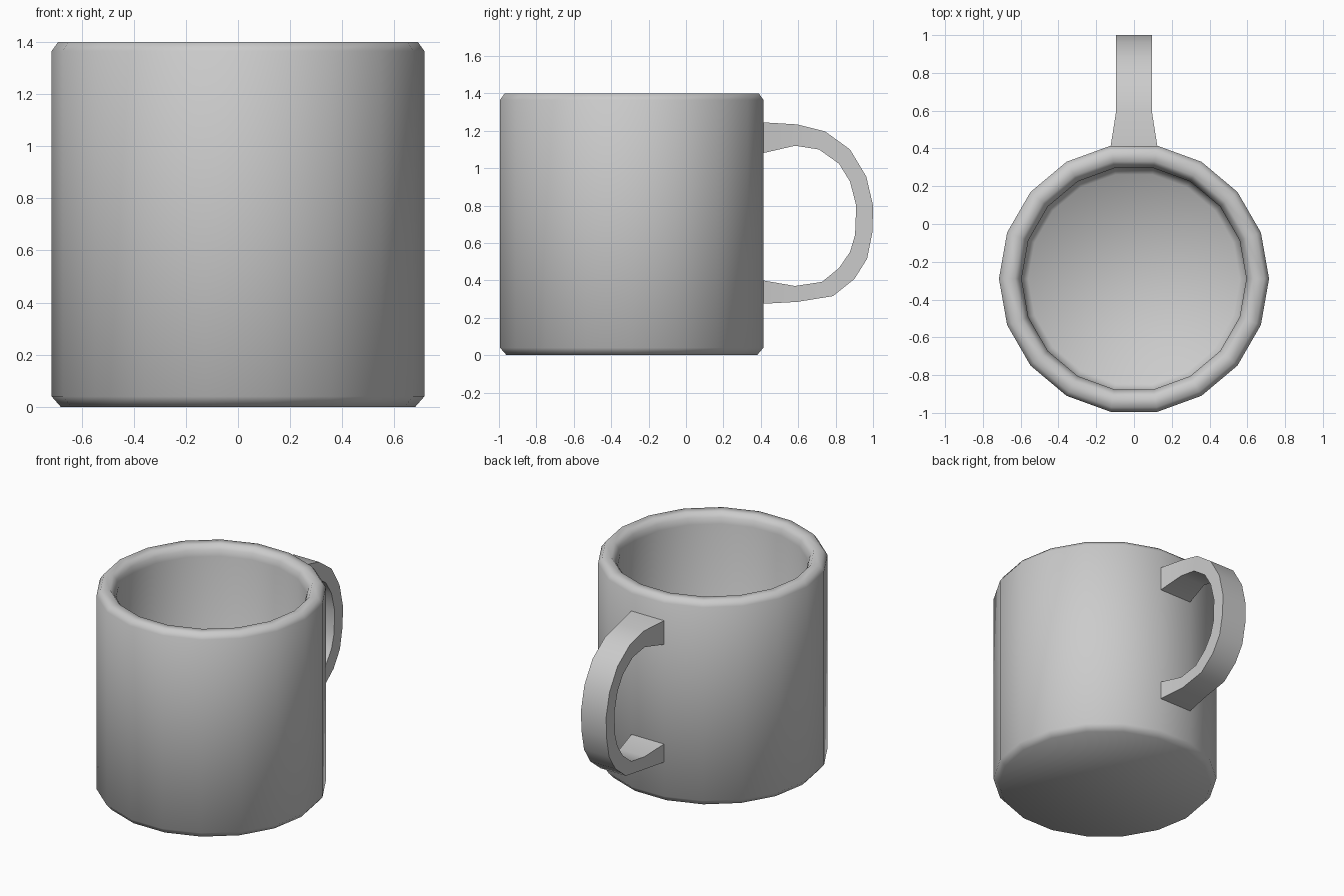
import bpy, bmesh, math

if "Cube" in bpy.data.objects:
    bpy.data.objects.remove(bpy.data.objects["Cube"])

SIDES, CY = 18, -0.29


def finish(name, bm, angle):
    bmesh.ops.recalc_face_normals(bm, faces=bm.faces)
    mesh = bpy.data.meshes.new(name)
    bm.to_mesh(mesh)
    bm.free()
    ob = bpy.data.objects.new(name, mesh)
    bpy.context.collection.objects.link(ob)
    bpy.ops.object.select_all(action='DESELECT')
    ob.select_set(True)
    bpy.context.view_layer.objects.active = ob
    bpy.ops.object.shade_smooth_by_angle(angle=math.radians(angle))
    return ob


def loft(bm, rings):
    """Join rings of points with quads and cap both ends."""
    loops = [[bm.verts.new(p) for p in ring] for ring in rings]
    n = len(loops[0])
    for a, b in zip(loops, loops[1:]):
        for i in range(n):
            j = (i + 1) % n
            bm.faces.new((a[i], a[j], b[j], b[i]))
    bm.faces.new(loops[0])
    bm.faces.new(loops[-1])


# Cup: outer wall, rounded rim, inner wall and floor as (radius, z)
profile = [(0.68, 0), (0.715, 0.04), (0.715, 1.365), (0.69, 1.4),
           (0.63, 1.4), (0.607, 1.37), (0.595, 1.33), (0.595, 0.14), (0.56, 0.1)]
turn = [math.tau * i / SIDES for i in range(SIDES)]
bm = bmesh.new()
loft(bm, [[(r * math.cos(a), CY + r * math.sin(a), z) for a in turn]
          for r, z in profile])
finish("cup_body", bm, 60)

# Handle: outer and inner outline points (y, z) paired along the loop, flared at the cup
outer = [(0.41, 1.245), (0.594, 1.234), (0.743, 1.197), (0.877, 1.10),
         (0.964, 0.955), (1.0, 0.80), (0.997, 0.66), (0.968, 0.515),
         (0.90, 0.407), (0.786, 0.316), (0.594, 0.285), (0.41, 0.275)]
inner = [(0.41, 1.08), (0.583, 1.12), (0.711, 1.10), (0.818, 1.024),
         (0.877, 0.928), (0.91, 0.80), (0.904, 0.643), (0.877, 0.552),
         (0.818, 0.466), (0.727, 0.392), (0.583, 0.37), (0.41, 0.40)]
rings = []
for i, ((yo, zo), (yi, zi)) in enumerate(zip(outer, inner)):
    w = 0.124 if i in (0, len(outer) - 1) else 0.095
    rings.append([(-w, yo, zo), (w, yo, zo), (w, yi, zi), (-w, yi, zi)])
bm = bmesh.new()
loft(bm, rings)
finish("handle", bm, 50)
